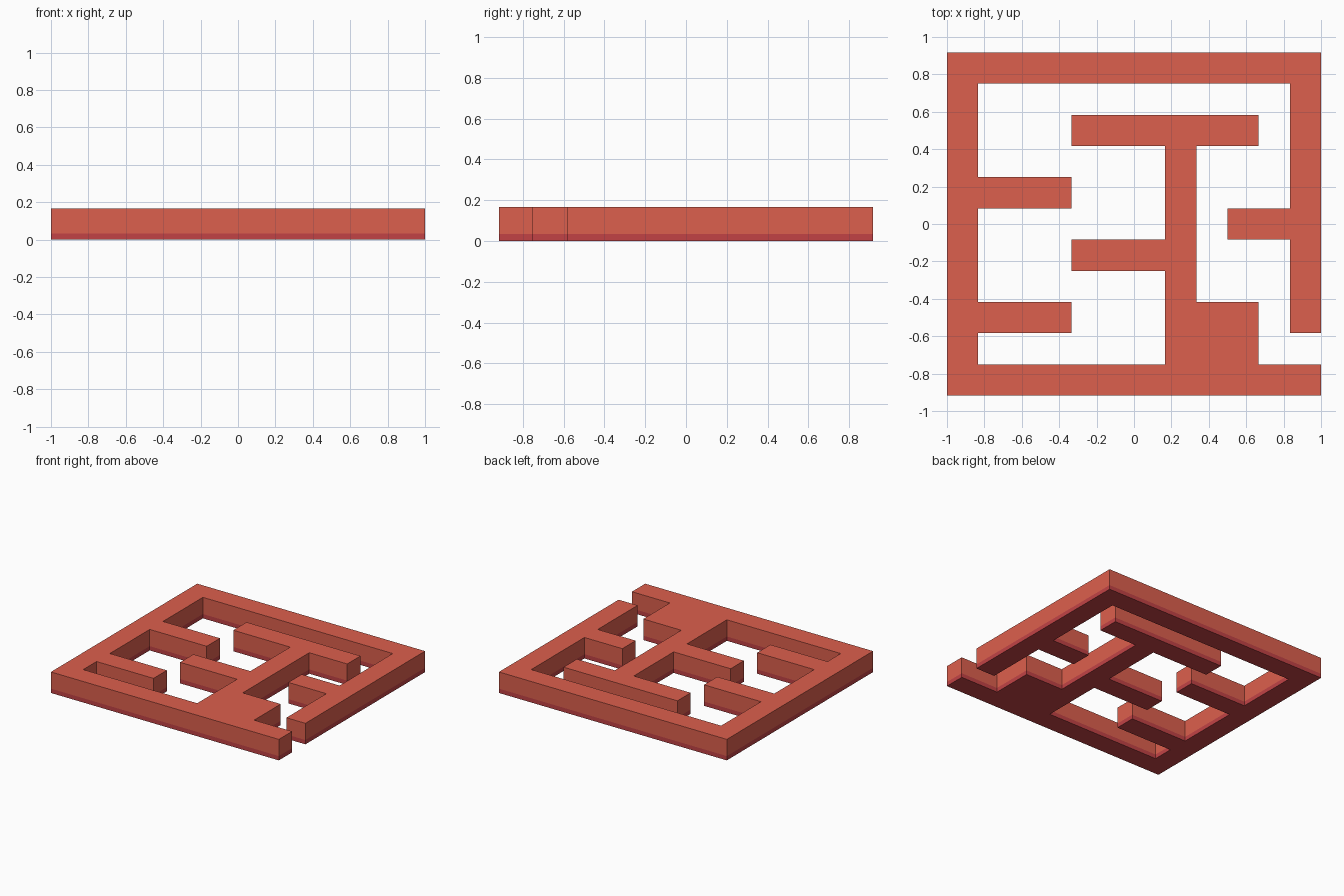
import bpy, bmesh

if "Cube" in bpy.data.objects:
    bpy.data.objects.remove(bpy.data.objects["Cube"])

U = 1 / 6            # one wall thickness
COLS, ROWS = 12, 11  # plan grid
BAND = 0.034         # height of the darker foot band

# Wall runs on the grid: first column, last column, first row, last row (row 0 = back)
RUNS = [
    (0, 11, 0, 0),    # back wall
    (0, 0, 0, 10),    # left wall
    (0, 11, 10, 10),  # front wall
    (11, 11, 0, 8),   # right wall, stops short to leave the entrance
    (4, 9, 2, 2),     # crossbar
    (7, 7, 2, 10),    # central spine
    (0, 3, 4, 4),     # upper left stub
    (0, 3, 8, 8),     # lower left stub
    (4, 6, 6, 6),     # spine stub
    (9, 11, 5, 5),    # right stub
    (7, 9, 8, 9),     # solid block
]


def material(name, rgb):
    m = bpy.data.materials.new(name)
    m.diffuse_color = (*rgb, 1)
    m.use_nodes = True
    m.node_tree.nodes["Principled BSDF"].inputs["Base Color"].default_value = m.diffuse_color
    return m


def extrude_up(bm, faces, height, mat):
    """Raise a face region, give the new sides and top a material, return the top."""
    old = set(bm.faces)
    geom = bmesh.ops.extrude_face_region(bm, geom=faces)["geom"]
    verts = [g for g in geom if isinstance(g, bmesh.types.BMVert)]
    bmesh.ops.translate(bm, verts=verts, vec=(0, 0, height))
    for f in bm.faces:
        if f not in old:
            f.material_index = mat
    return [g for g in geom if isinstance(g, bmesh.types.BMFace)]


# Plan: fill the grid cells covered by the runs
cells = {(c, r) for c0, c1, r0, r1 in RUNS
         for c in range(c0, c1 + 1) for r in range(r0, r1 + 1)}
bm = bmesh.new()
for c, r in sorted(cells):
    x, y = (c - COLS / 2) * U, (ROWS / 2 - r - 1) * U
    bm.faces.new([bm.verts.new((x + dx * U, y + dy * U, 0))
                  for dx, dy in ((0, 0), (1, 0), (1, 1), (0, 1))])
bmesh.ops.remove_doubles(bm, verts=bm.verts[:], dist=0.001)
bmesh.ops.dissolve_limit(bm, angle_limit=0.01, verts=bm.verts[:], edges=bm.edges[:])

# Dark foot band, then the main wall height
top = extrude_up(bm, bm.faces[:], BAND, 0)
extrude_up(bm, top, U - BAND, 1)
bmesh.ops.recalc_face_normals(bm, faces=bm.faces[:])

mesh = bpy.data.meshes.new("maze_walls")
bm.to_mesh(mesh)
bm.free()
mesh.materials.append(material("dark_red", (0.54, 0.055, 0.06)))
mesh.materials.append(material("coral_red", (0.72, 0.115, 0.075)))
bpy.context.collection.objects.link(bpy.data.objects.new("maze_walls", mesh))
